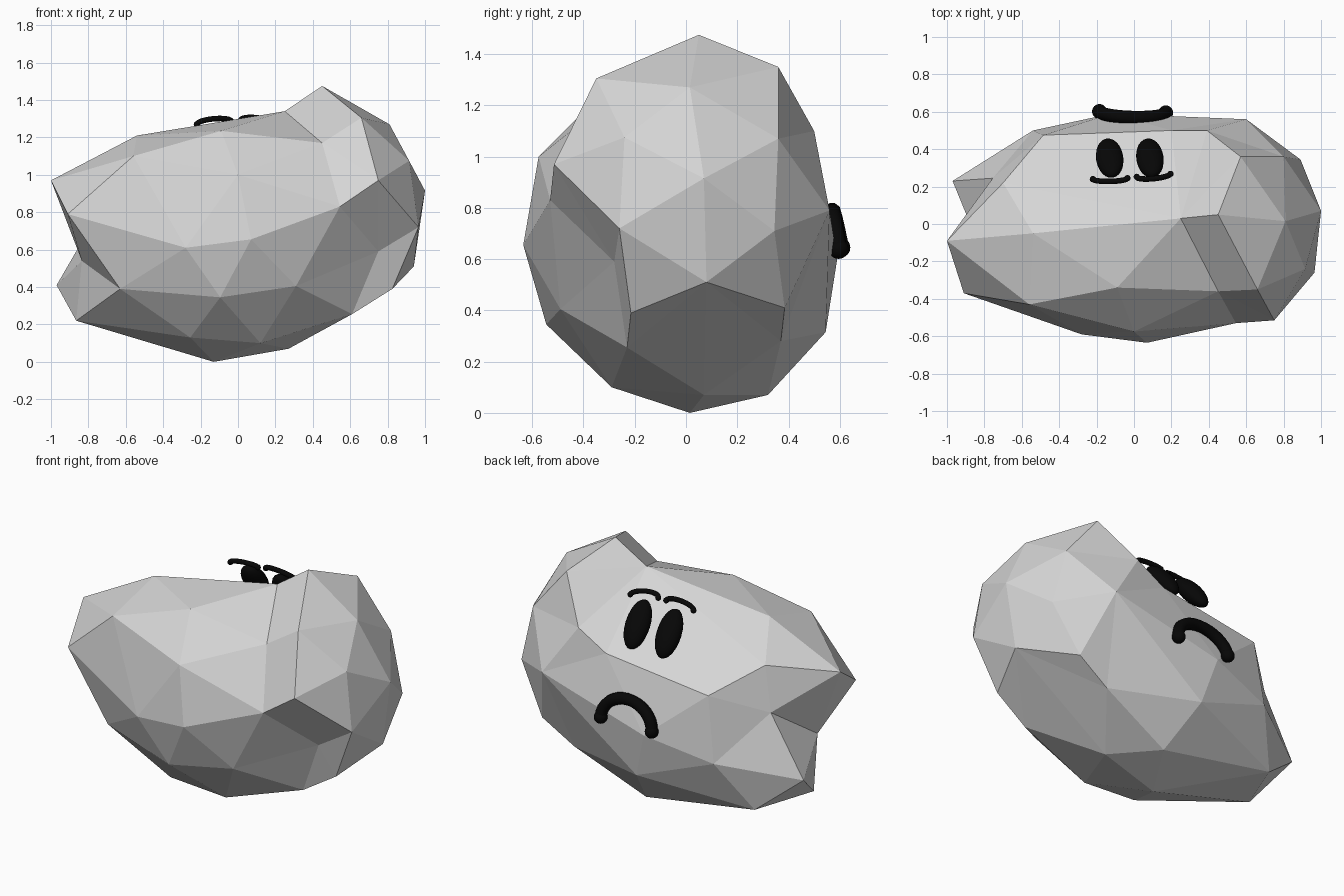
import bpy, bmesh, math
from mathutils import Vector

if "Cube" in bpy.data.objects:
    bpy.data.objects.remove(bpy.data.objects["Cube"])


def material(name, rgb):
    m = bpy.data.materials.new(name)
    m.diffuse_color = (*rgb, 1)
    m.use_nodes = True
    m.node_tree.nodes["Principled BSDF"].inputs["Base Color"].default_value = m.diffuse_color
    return m


stone = material("stone_grey", (0.67, 0.67, 0.67))
black = material("black", (0.002, 0.002, 0.002))

# Corners of the faceted rock
CORNERS = [
    # top and peak (0-10)
    (-1, -.09, .97), (-.91, -.37, .79), (-.54, -.05, 1.21), (-.56, -.43, 1.1),
    (-.09, -.34, 1.235), (.45, -.36, 1.17), (.45, .05, 1.475), (.25, .03, 1.34),
    (.66, -.35, 1.305), (.57, .36, 1.35), (.81, .015, 1.27),
    # right end (11-21)
    (.8, .36, 1.07), (.915, -.24, 1.075), (1, .07, .915), (.965, -.26, .72),
    (.75, -.515, .97), (.94, .08, .51), (.825, -.215, .39), (.72, .385, .41),
    (.89, .345, .71), (.75, -.28, .59), (.61, -.23, .255),
    # front (22-28)
    (.545, -.53, .83), (.07, -.635, .655), (0, -.575, 1), (-.28, -.59, .61),
    (-.095, -.545, .345), (.31, -.49, .405), (-.63, -.38, .39),
    # underside (29-34)
    (.27, .07, .07), (-.13, .015, 0), (.12, -.29, .1), (-.255, -.3, .13),
    (.05, .32, .07), (.51, .37, .28),
    # back (35-42)
    (.39, .5, 1.1), (.6, .56, .79), (.2, .5, .99), (-.485, .475, .9),
    (-.7, .22, 1.05), (-.12, .59, .6), (-.04, .545, .315), (-.54, .5, .5),
    # left lobe and notch (43-47)
    (-.71, .34, .2), (-.97, .23, .41), (-.865, -.02, .22), (-.835, -.1, .54),
    (-.755, .245, .78),
]
# Creases that must exist around the peak
CREASES = [(4, 7), (4, 5), (5, 7), (5, 6), (5, 8), (6, 8), (8, 15), (5, 22), (6, 9),
           (6, 10), (8, 10), (9, 10), (9, 11), (10, 11), (10, 13), (8, 12), (10, 12),
           (12, 15), (12, 14), (12, 13), (9, 35), (7, 9), (7, 35), (11, 35)]


def crosses(a, b, u, v):
    # True when arcs a-b and u-v cross on the unit sphere
    n, m = a.cross(b), u.cross(v)
    return (n.dot(u) * n.dot(v) < -1e-9 and m.dot(a) * m.dot(b) < -1e-9
            and (a + b).dot(u + v) > 0)


def force_crease(bm, a, b):
    # Turn the edges that lie across a-b until a and b are joined
    for _ in range(12):
        if any(e.other_vert(a) is b for e in a.link_edges):
            return
        for e in bm.edges:
            u, v = e.verts
            if a in e.verts or b in e.verts or not crosses(a.co, b.co, u.co, v.co):
                continue
            p, q = (w for f in e.link_faces for w in f.verts if w not in e.verts)
            if crosses(p.co, q.co, u.co, v.co):
                bmesh.utils.edge_rotate(e)
                break
        else:
            return


def build_rock():
    # Join the corners on a unit sphere, then move each one out to its place
    bm = bmesh.new()
    verts = [bm.verts.new(Vector((x, y / .6, (z - .7) / .72)).normalized())
             for x, y, z in CORNERS]
    bmesh.ops.convex_hull(bm, input=verts)
    for i, j in CREASES:
        force_crease(bm, verts[i], verts[j])
    for v, p in zip(verts, CORNERS):
        v.co = p
    bmesh.ops.recalc_face_normals(bm, faces=bm.faces[:])
    me = bpy.data.meshes.new("rock")
    bm.to_mesh(me)
    bm.free()
    me.materials.append(stone)
    bpy.context.collection.objects.link(bpy.data.objects.new("rock", me))


def ball(name, loc, size, tilt=0, lean=0):
    bpy.ops.mesh.primitive_uv_sphere_add(segments=24, ring_count=12, location=loc,
                                         rotation=(tilt, 0, lean))
    ob = bpy.context.object
    ob.name = name
    ob.scale = size
    ob.data.materials.append(black)
    bpy.ops.object.shade_smooth()


def tube(name, ends_and_middle, radius):
    # Round arc through three points, closed with a ball at each end
    a, m, b = (Vector(p) for p in ends_and_middle)
    cu = bpy.data.curves.new(name, 'CURVE')
    cu.dimensions = '3D'
    cu.bevel_depth = radius
    cu.bevel_resolution = 3
    sp = cu.splines.new('POLY')
    n = 16
    sp.points.add(n)
    mid, half, rise = (a + b) / 2, (b - a) / 2, m - (a + b) / 2
    for i in range(n + 1):
        t = math.pi * i / n
        p = mid - half * math.cos(t) + rise * math.sin(t)
        sp.points[i].co = (*p, 1)
    cu.materials.append(black)
    bpy.context.collection.objects.link(bpy.data.objects.new(name, cu))
    for i, p in enumerate((a, b)):
        ball(f"{name}_end_{i + 1}", p, (radius * 1.12,) * 3)


build_rock()

# Eyes lie on the sloping back face
for side, x in (("left", .085), ("right", -.13)):
    ball(f"{side}_eye", (x, .352, 1.145), (.073, .15, .055), math.radians(-49),
         math.radians(9))

# Brows and frowning mouth
tube("right_brow", [(-.22, .24, 1.27), (-.125, .228, 1.3), (-.035, .245, 1.285)], .015)
tube("left_brow", [(.015, .252, 1.29), (.1, .242, 1.305), (.195, .268, 1.27)], .015)
tube("mouth", [(-.185, .602, .645), (0, .57, .785), (.17, .595, .64)], .035)
